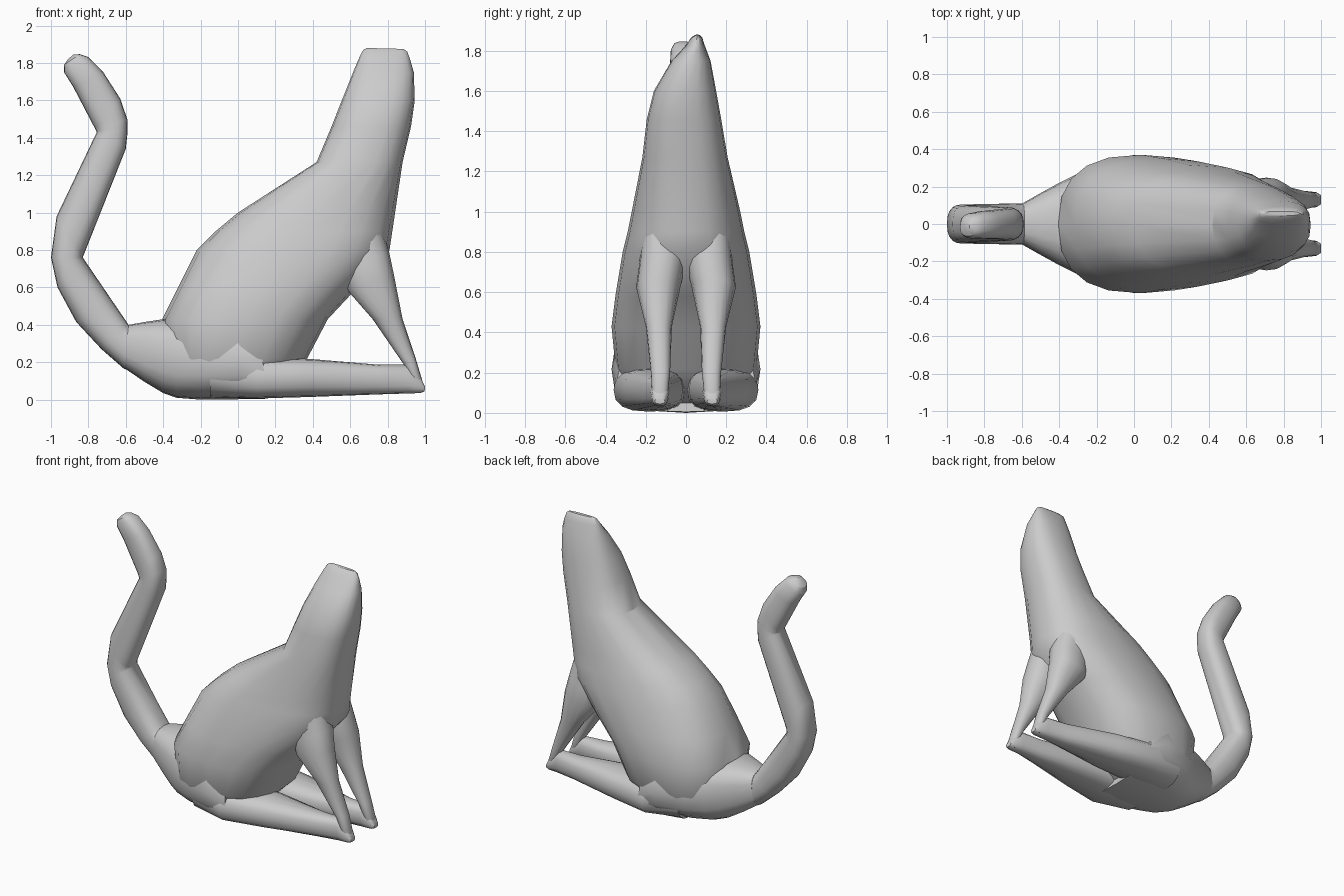
import bpy, bmesh, math


def spow(c, n):
    return math.copysign(abs(c) ** (2 / n), c)


def loft(name, rings, power=2.5, sides=20, angle=32):
    """Skin rounded rings. Each ring: x1, z1, x2, z2 (ends in side view), half width, y centre."""
    bm = bmesh.new()
    loops = []
    for x1, z1, x2, z2, hw, yc in rings:
        cx, cz, ux, uz = (x1 + x2) / 2, (z1 + z2) / 2, (x2 - x1) / 2, (z2 - z1) / 2
        loop = []
        for i in range(sides):
            a = 2 * math.pi * i / sides
            u, v = spow(math.cos(a), power), spow(math.sin(a), power)
            loop.append(bm.verts.new((cx + ux * u, yc + hw * v, cz + uz * u)))
        loops.append(loop)
    for p, q in zip(loops, loops[1:]):
        for i in range(sides):
            j = (i + 1) % sides
            bm.faces.new((p[i], p[j], q[j], q[i]))
    bm.faces.new(loops[0][::-1])
    bm.faces.new(loops[-1])
    bmesh.ops.remove_doubles(bm, verts=bm.verts, dist=0.0005)
    bmesh.ops.recalc_face_normals(bm, faces=bm.faces)
    me = bpy.data.meshes.new(name)
    bm.to_mesh(me)
    bm.free()
    ob = bpy.data.objects.new(name, me)
    bpy.context.collection.objects.link(ob)
    bpy.ops.object.select_all(action='DESELECT')
    ob.select_set(True)
    bpy.context.view_layer.objects.active = ob
    bpy.ops.object.shade_smooth_by_angle(angle=math.radians(angle))
    return ob


# Torso, neck and wedge-shaped head, from bottom to top
loft("torso_and_head", [
    (-0.25, 0.03, 0.12, 0.03, 0.15, 0),
    (-0.34, 0.10, 0.25, 0.10, 0.28, 0),
    (-0.38, 0.22, 0.37, 0.22, 0.35, 0),
    (-0.405, 0.43, 0.48, 0.43, 0.37, 0),
    (-0.32, 0.60, 0.62, 0.58, 0.35, 0),
    (-0.22, 0.80, 0.81, 0.80, 0.315, 0),
    (-0.12, 0.90, 0.825, 0.90, 0.29, 0),
    (0.0, 1.00, 0.84, 1.00, 0.27, 0),
    (0.42, 1.27, 0.88, 1.27, 0.212, -0.005),
    (0.50, 1.46, 0.925, 1.46, 0.185, -0.01),
    (0.555, 1.60, 0.945, 1.60, 0.155, -0.005),
    (0.615, 1.75, 0.94, 1.75, 0.097, 0.025),
    (0.653, 1.84, 0.92, 1.82, 0.045, 0.047),
    (0.67, 1.87, 0.905, 1.86, 0.028, 0.053),
    (0.69, 1.88, 0.885, 1.875, 0.012, 0.056),
])

# Rump that tapers back into the tail
loft("rump", [
    (-0.61, 0.17, -0.585, 0.40, 0.11, 0),
    (-0.50, 0.095, -0.50, 0.415, 0.165, 0),
    (-0.40, 0.035, -0.40, 0.43, 0.22, 0),
    (-0.33, 0.01, -0.31, 0.43, 0.26, 0),
    (-0.20, 0.0, -0.20, 0.43, 0.315, 0),
    (0.0, 0.002, 0.0, 0.43, 0.37, 0),
    (0.16, 0.005, 0.12, 0.30, 0.345, 0),
], power=2.7)

# Tail: rings pivot about the inner corner of each bend
loft("tail", [
    (-0.53, 0.40, -0.56, 0.15, 0.11, 0),
    (-0.585, 0.40, -0.61, 0.165, 0.11, 0),
    (-0.585, 0.40, -0.73, 0.27, 0.11, 0),
    (-0.67, 0.525, -0.865, 0.415, 0.107, 0),
    (-0.83, 0.76, -0.965, 0.60, 0.105, 0),
    (-0.83, 0.76, -1.0, 0.76, 0.105, 0),
    (-0.83, 0.76, -0.97, 0.98, 0.10, 0),
    (-0.60, 1.34, -0.755, 1.43, 0.09, 0),
    (-0.59, 1.43, -0.755, 1.43, 0.087, 0),
    (-0.592, 1.50, -0.755, 1.43, 0.085, 0),
    (-0.63, 1.61, -0.765, 1.45, 0.082, 0),
    (-0.72, 1.75, -0.88, 1.67, 0.075, -0.005),
    (-0.80, 1.832, -0.93, 1.75, 0.067, -0.01),
    (-0.845, 1.847, -0.93, 1.79, 0.05, -0.015),
    (-0.88, 1.845, -0.91, 1.82, 0.02, -0.015),
])

# Paired legs
for side, s in (("left", 1), ("right", -1)):
    loft("front_leg_" + side, [
        (0.52, 0.78, 0.77, 0.92, 0.10, 0.12 * s),
        (0.55, 0.68, 0.808, 0.79, 0.115, 0.118 * s),
        (0.58, 0.59, 0.835, 0.66, 0.11, 0.138 * s),
        (0.72, 0.43, 0.88, 0.43, 0.065, 0.135 * s),
        (0.885, 0.19, 0.95, 0.22, 0.048, 0.127 * s),
        (0.94, 0.06, 0.992, 0.08, 0.038, 0.13 * s),
        (0.95, 0.04, 0.985, 0.04, 0.025, 0.13 * s),
    ], power=2.3, sides=16)
    loft("hind_leg_" + side, [
        (-0.15, 0.01, -0.15, 0.35, 0.16, 0.155 * s),
        (0.10, 0.006, 0.10, 0.225, 0.18, 0.18 * s),
        (0.38, 0.014, 0.38, 0.218, 0.145, 0.16 * s),
        (0.75, 0.028, 0.75, 0.187, 0.073, 0.138 * s),
        (0.91, 0.033, 0.90, 0.187, 0.048, 0.13 * s),
        (0.975, 0.035, 0.975, 0.12, 0.04, 0.13 * s),
        (0.998, 0.045, 1.0, 0.07, 0.025, 0.13 * s),
    ], power=2.6, sides=16)
